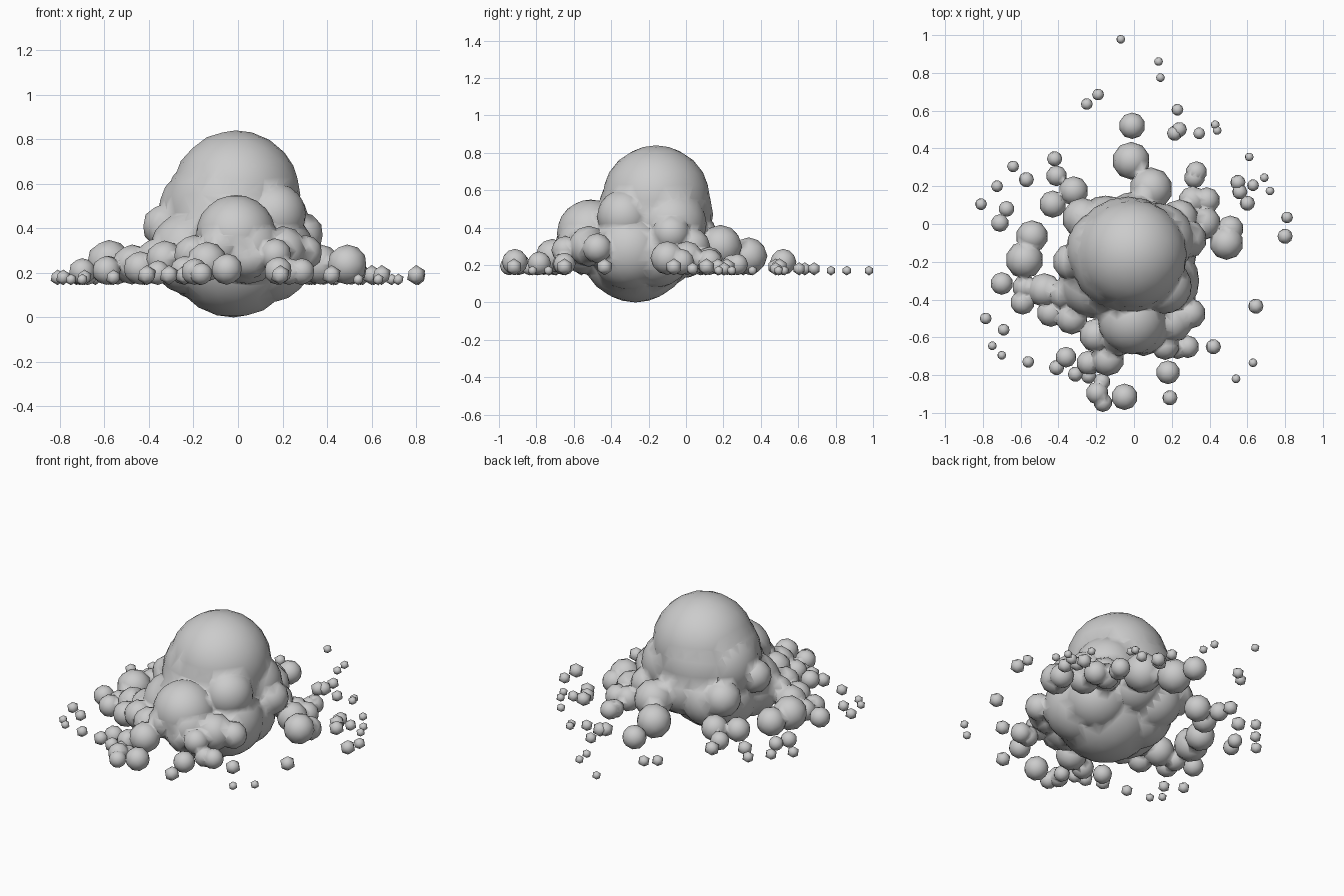
import bpy, bmesh
from mathutils import Matrix


def blob_group(name, balls, subdiv):
    """One smooth object made of icospheres given as (x, y, z, radius)."""
    bm = bmesh.new()
    for x, y, z, r in balls:
        bmesh.ops.create_icosphere(bm, subdivisions=subdiv, radius=r,
                                   matrix=Matrix.Translation((x, y, z)))
    for f in bm.faces:
        f.smooth = True
    me = bpy.data.meshes.new(name)
    bm.to_mesh(me)
    bm.free()
    ob = bpy.data.objects.new(name, me)
    bpy.context.collection.objects.link(ob)
    return ob


def merged_blobs(name, balls):
    """Balls fused into one skin; big ones get a finer sphere."""
    body = None
    for ball in balls:
        ob = blob_group(name, [ball], 3 if ball[3] > 0.14 else 2)
        if body is None:
            body = ob
            continue
        mod = body.modifiers.new("union", 'BOOLEAN')
        mod.operation = 'UNION'
        mod.solver = 'EXACT'
        mod.object = ob
        bpy.context.view_layer.objects.active = body
        bpy.ops.object.modifier_apply(modifier=mod.name)
        bpy.data.objects.remove(ob)
    return body


def settle(balls):
    """Height of the loose balls grows with their radius."""
    return [(x, y - 0.005, 0.143 + 1.05 * r, r) for x, y, r in balls]


# Large overlapping balls of the central mass
core = [
    (-0.01, -0.16, 0.55, 0.29), (-0.02, -0.27, 0.30, 0.30),
    (-0.03, -0.165, 0.47, 0.31), (-0.14, -0.14, 0.47, 0.22),
    (-0.01, -0.51, 0.37, 0.18), (0.04, -0.53, 0.31, 0.16),
    (0.16, -0.33, 0.46, 0.145), (0.13, -0.30, 0.28, 0.215),
    (0.13, -0.08, 0.42, 0.19), (-0.21, -0.31, 0.29, 0.19),
    (0.0, 0.0, 0.34, 0.17), (-0.15, -0.02, 0.30, 0.17),
    (0.14, -0.16, 0.27, 0.19), (-0.15, -0.15, 0.27, 0.20),
]

# Medium balls hugging the core
inner = [
    (0.28, -0.08, 0.37, 0.105), (-0.27, 0.03, 0.34, 0.11),
    (-0.33, -0.20, 0.41, 0.10), (0.09, 0.185, 0.30, 0.115),
    (0.24, 0.03, 0.30, 0.10), (0.30, -0.475, 0.29, 0.08),
    (0.20, -0.52, 0.30, 0.11), (0.165, -0.645, 0.28, 0.075),
    (-0.20, -0.59, 0.28, 0.09), (-0.14, -0.715, 0.25, 0.09),
    (-0.33, -0.50, 0.26, 0.085), (-0.37, -0.37, 0.27, 0.085),
    (0.22, -0.38, 0.27, 0.11), (-0.08, -0.60, 0.32, 0.10),
    (0.05, -0.60, 0.27, 0.10), (-0.15, 0.06, 0.30, 0.09),
]

# Medium balls spreading outward
outer = [
    (-0.01, 0.525, 0.07), (-0.015, 0.34, 0.10), (-0.41, 0.26, 0.055),
    (-0.32, 0.18, 0.078), (-0.43, 0.11, 0.072), (-0.54, -0.06, 0.085),
    (-0.58, -0.185, 0.10), (-0.70, -0.31, 0.06), (-0.59, -0.41, 0.065),
    (-0.58, -0.33, 0.065),
    (-0.475, -0.345, 0.09), (-0.44, -0.465, 0.075), (-0.36, -0.70, 0.055),
    (-0.24, -0.73, 0.065), (-0.195, -0.89, 0.06), (-0.165, -0.94, 0.05),
    (-0.05, -0.91, 0.07), (-0.17, -0.83, 0.045), (0.18, -0.78, 0.063),
    (0.285, -0.645, 0.06), (0.23, -0.65, 0.06), (0.33, 0.28, 0.057),
    (0.32, 0.25, 0.055), (0.385, 0.13, 0.07), (0.31, 0.13, 0.075),
    (0.37, 0.01, 0.09), (0.51, -0.02, 0.07), (0.49, -0.095, 0.09),
    (-0.71, 0.01, 0.047), (-0.675, 0.085, 0.042),
]
merged_blobs("cloud_mass", core + inner + settle(outer))

# Scattered droplets, grouped by size
drops_large = [
    (0.215, 0.485), (0.24, 0.505), (0.55, 0.225), (0.56, 0.175),
    (0.60, 0.115), (0.80, -0.06), (-0.57, 0.24), (-0.42, 0.35),
    (0.19, -0.915), (0.42, -0.645), (0.645, -0.43), (-0.41, -0.755),
    (-0.31, -0.79), (-0.24, -0.80),
]
drops_medium = [
    (-0.25, 0.64), (-0.19, 0.69), (0.23, 0.61), (0.345, 0.485),
    (0.63, 0.21), (0.81, 0.04), (-0.64, 0.31), (-0.725, 0.205),
    (-0.81, 0.11), (-0.785, -0.495), (-0.69, -0.555), (-0.56, -0.725),
]
drops_small = [
    (-0.07, 0.983), (0.13, 0.865), (0.61, 0.36), (0.69, 0.25),
    (0.43, 0.53), (0.44, 0.50), (0.63, -0.73), (0.54, -0.815),
    (-0.75, -0.64), (-0.70, -0.69), (0.14, 0.78), (0.72, 0.18),
]
for name, spots, r in (("large_droplets", drops_large, 0.045),
                       ("medium_droplets", drops_medium, 0.035),
                       ("small_droplets", drops_small, 0.026)):
    blob_group(name, settle([(x, y, r) for x, y in spots]), 1)
